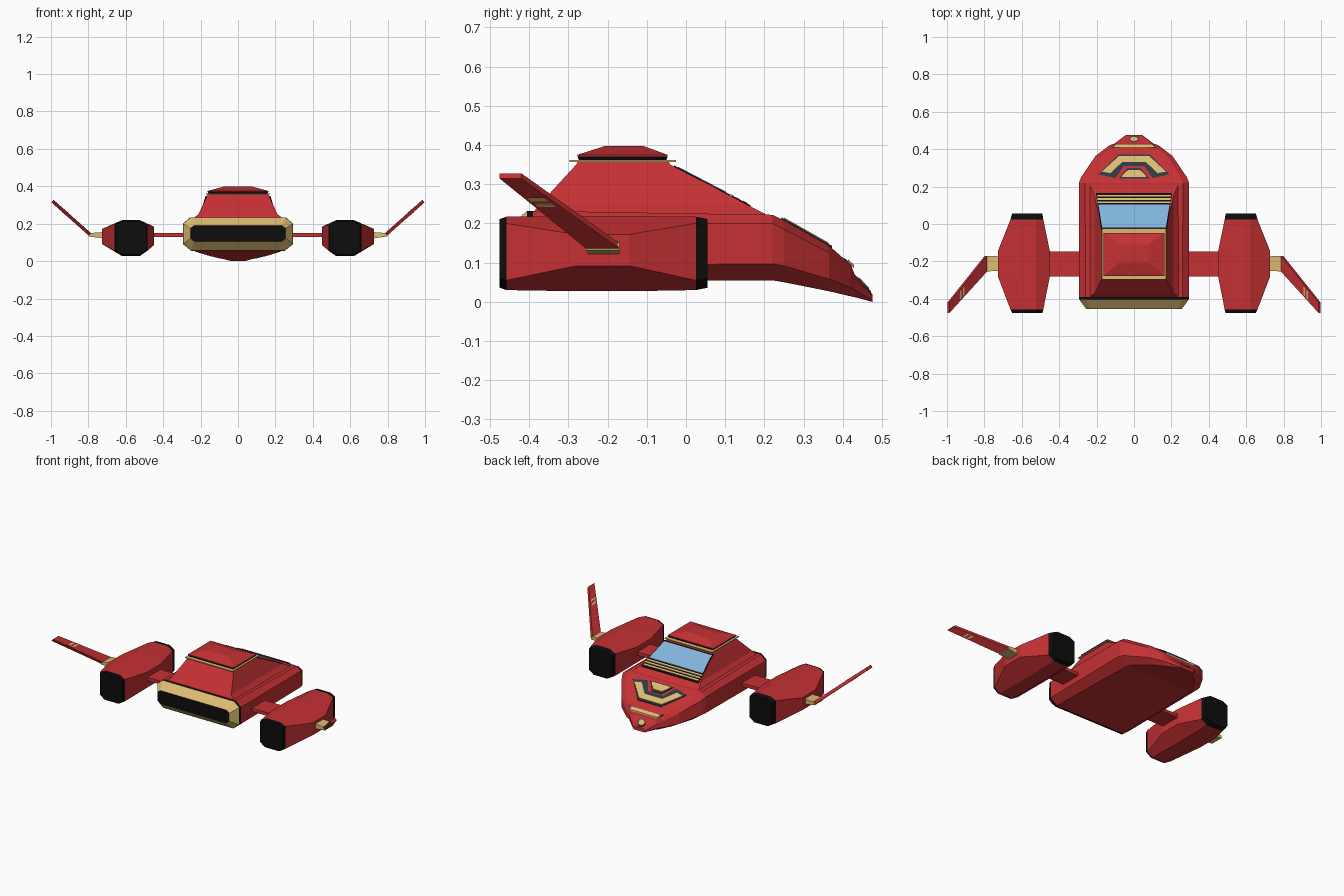
import bpy, bmesh, math
from mathutils import Vector

if "Cube" in bpy.data.objects:
    bpy.data.objects.remove(bpy.data.objects["Cube"])


def material(name, rgb):
    m = bpy.data.materials.new(name)
    m.diffuse_color = (*rgb, 1)
    m.use_nodes = True
    m.node_tree.nodes["Principled BSDF"].inputs["Base Color"].default_value = m.diffuse_color
    return m


RED = material("red paint", (0.56, 0.030, 0.034))
GOLD = material("gold trim", (0.72, 0.50, 0.17))
BLACK = material("black", (0.004, 0.004, 0.004))
BLUE = material("window blue", (0.22, 0.46, 0.72))
SLATE = material("dark slate", (0.026, 0.042, 0.055))


def loft(name, rings, mats, rule=None):
    """Skin closed rings of equal length; rule(centre) picks the material slot."""
    bm = bmesh.new()
    vs = [[bm.verts.new(p) for p in r] for r in rings]
    n = len(rings[0])
    for a, b in zip(vs, vs[1:]):
        for i in range(n):
            j = (i + 1) % n
            bm.faces.new((a[i], a[j], b[j], b[i]))
    bm.faces.new(vs[0])
    bm.faces.new(vs[-1])
    bmesh.ops.recalc_face_normals(bm, faces=bm.faces)
    if rule:
        for f in bm.faces:
            f.material_index = rule(f.calc_center_median())
    me = bpy.data.meshes.new(name)
    bm.to_mesh(me)
    bm.free()
    for m in mats:
        me.materials.append(m)
    ob = bpy.data.objects.new(name, me)
    bpy.context.collection.objects.link(ob)
    return ob


def rect(hx, y0, y1, z):
    return [(-hx, y0, z), (hx, y0, z), (hx, y1, z), (-hx, y1, z)]


def box(name, x0, x1, y0, y1, z0, z1, mat):
    return loft(name, [[(x0, y0, z), (x1, y0, z), (x1, y1, z), (x0, y1, z)] for z in (z0, z1)], [mat])


def plate(name, pts, surf, mat, lift=0.004):
    """Thin plate laid over a sloping surface z = surf(y)."""
    return loft(name, [[(x, y, surf(y) + d) for x, y in pts] for d in (-0.002, lift)], [mat])


def mirrored(half):
    return half + [(-x, y) for x, y in reversed(half)]


# Hull: y, top half width, side half width, base half width, z top / upper side / lower side / base
stations = [
    (-0.455, 0.235, 0.255, 0.235, 0.190, 0.175, 0.122, 0.106),
    (-0.405, 0.255, 0.292, 0.250, 0.232, 0.200, 0.092, 0.056),
    (-0.390, 0.258, 0.295, 0.250, 0.232, 0.200, 0.092, 0.055),
    (0.220, 0.262, 0.295, 0.235, 0.222, 0.200, 0.097, 0.055),
    (0.250, 0.250, 0.283, 0.225, 0.208, 0.185, 0.092, 0.050),
    (0.365, 0.178, 0.205, 0.150, 0.143, 0.125, 0.058, 0.027),
    (0.420, 0.110, 0.132, 0.095, 0.095, 0.080, 0.036, 0.014),
    (0.430, 0.085, 0.105, 0.080, 0.070, 0.060, 0.030, 0.012),
    (0.475, 0.036, 0.045, 0.036, 0.020, 0.016, 0.004, 0.000),
]
rings = []
for y, wt, w, wb, zt, zu, zl, zb in stations:
    right = [(wb, zb), (w, zl), (w, zu), (wt, zt)]
    rings.append([(x, y, z) for x, z in mirrored(right)])
loft("hull", rings, [RED, GOLD, BLACK],
     lambda c: 2 if c.y < -0.45 or -0.404 < c.y < -0.392 else 1 if c.y < -0.404 else 0)

# Cabin rising from the hull, with its long front slope
loft("cabin", [
    [(-0.25, -0.395, 0.222), (0.25, -0.395, 0.222), (0.235, 0.206, 0.222), (-0.235, 0.206, 0.222)],
    rect(0.212, -0.372, 0.152, 0.25),
    rect(0.165, -0.28, -0.04, 0.35),
    rect(0.160, -0.275, -0.045, 0.359)], [RED])

# Roof: gold rim, black band and red cap
loft("roof_rim", [rect(0.17, -0.297, -0.025, z) for z in (0.357, 0.362)], [GOLD])
loft("roof_band", [rect(0.157, -0.273, -0.05, 0.362), rect(0.163, -0.277, -0.047, 0.371)], [BLACK])
loft("roof_cap", [rect(0.163, -0.277, -0.047, 0.371), rect(0.163, -0.277, -0.047, 0.375),
                  rect(0.078, -0.205, -0.11, 0.398)], [RED])


# Windscreen and louvres on the cabin slope
def slope(y):
    return 0.35 - (y + 0.04) / 1.92 + 0.001


plate("windscreen_frame", mirrored([(0.204, 0.165), (0.174, -0.03)]), slope, BLACK, 0.002)
plate("windscreen", mirrored([(0.190, 0.103), (0.170, -0.02)]), slope, BLUE)
for i in range(3):
    y = 0.112 + 0.017 * i
    plate(f"louvre_{i + 1}", mirrored([(0.197, y + 0.009), (0.196, y)]), slope, GOLD)


# Nose ornaments on the sloping bow
def bow(y):
    return 0.208 - (y - 0.25) * 0.065 / 0.115


def bow_tip(y):
    return 0.143 - (y - 0.365) * 0.048 / 0.055


def beak(y):
    return 0.070 - (y - 0.43) * 0.05 / 0.045


for s, side in ((1, "right"), (-1, "left")):
    plate(f"chevron_back_{side}", [(0, 0.372), (s * 0.085, 0.372), (s * 0.19, 0.266), (s * 0.10, 0.246),
                                   (s * 0.055, 0.310), (0, 0.310)], bow, SLATE, 0.004)
    plate(f"chevron_{side}", [(0, 0.364), (s * 0.08, 0.364), (s * 0.172, 0.280), (s * 0.125, 0.272),
                              (s * 0.063, 0.332), (0, 0.332)], bow, GOLD, 0.007)
    plate(f"nose_mark_{side}", [(s * 0.055, 0.412), (s * 0.125, 0.404), (s * 0.115, 0.414), (s * 0.055, 0.420)],
          bow_tip, SLATE, 0.003)
plate("bow_badge_back", mirrored([(0.082, 0.243), (0.035, 0.300)]), bow, SLATE, 0.004)
plate("bow_badge", mirrored([(0.066, 0.250), (0.058, 0.265), (0.030, 0.290)]), bow, GOLD, 0.007)
plate("nose_stripe", mirrored([(0.108, 0.413), (0.095, 0.428)]), bow_tip, GOLD, 0.007)
plate("nose_lamp_back", [(0.028 * math.cos(a), 0.455 + 0.017 * math.sin(a))
                         for a in (math.tau * i / 8 for i in range(8))], beak, SLATE, 0.003)
plate("nose_lamp", [(0.022 * math.cos(a), 0.455 + 0.012 * math.sin(a))
                    for a in (math.tau * i / 8 for i in range(8))], beak, GOLD, 0.006)


# Engine pods, struts and winglets on both sides
def pod_ring(y, xi, xo, inner, outer, zb, zt, s):
    pts = [(0.525, zb), (0.62, zb), (xo, outer[0]), (xo, outer[1]),
           (0.62, zt), (0.525, zt), (xi, inner[1]), (xi, inner[0])]
    return [(s * x, y, z) for x, z in pts]


def wing_ring(t, c0, c1, half, s):
    """Cross-section of the winglet at span t, between chord fractions c0 and c1."""
    x, z = 0.792 + 0.200 * t, 0.143 + 0.178 * t
    lead, trail = -0.17 - 0.25 * t, -0.255 - 0.22 * t
    ya, yb = lead + (trail - lead) * c0, lead + (trail - lead) * c1
    nx, nz = -0.66 * half, 0.75 * half
    return [(s * (x + k * nx), y, z + k * nz) for k, y in ((1, ya), (1, yb), (-1, yb), (-1, ya))]


for s, side in ((1, "right"), (-1, "left")):
    end = (0.485, 0.66, (0.055, 0.195), (0.055, 0.200), 0.030, 0.217)
    cap = (0.490, 0.652, (0.060, 0.190), (0.060, 0.195), 0.036, 0.211)
    mid = (0.450, 0.728, (0.085, 0.185), (0.092, 0.172), 0.027, 0.219)
    loft(f"engine_pod_{side}", [pod_ring(y, *p, s) for y, p in (
        (-0.475, cap), (-0.458, end), (-0.28, mid), (-0.145, mid), (0.025, end), (0.055, cap))],
        [RED, BLACK], lambda c: int(c.y < -0.46 or c.y > 0.03))
    a, b = sorted((s * 0.28, s * 0.47))
    box(f"strut_{side}", a, b, -0.28, -0.147, 0.130, 0.151, RED)
    # Gold joint tapering outward to the winglet
    loft(f"wing_joint_{side}", [
        [(s * 0.715, y, z) for y, z in ((-0.25, 0.120), (-0.185, 0.120), (-0.185, 0.157), (-0.25, 0.157))],
        [(s * 0.735, y, z) for y, z in ((-0.25, 0.123), (-0.17, 0.123), (-0.17, 0.154), (-0.25, 0.154))],
        [(s * 0.798, y, z) for y, z in ((-0.255, 0.132), (-0.17, 0.132), (-0.17, 0.150), (-0.255, 0.150))]],
        [GOLD])
    loft(f"winglet_{side}", [wing_ring(t, 0, 1, 0.009, s) for t in (0, 1)], [RED])
    for i, t in enumerate((0.60, 0.68)):
        loft(f"winglet_stripe_{side}_{i + 1}",
             [wing_ring(u, 0.15, 0.85, 0.0105, s) for u in (t, t + 0.04)], [GOLD])
